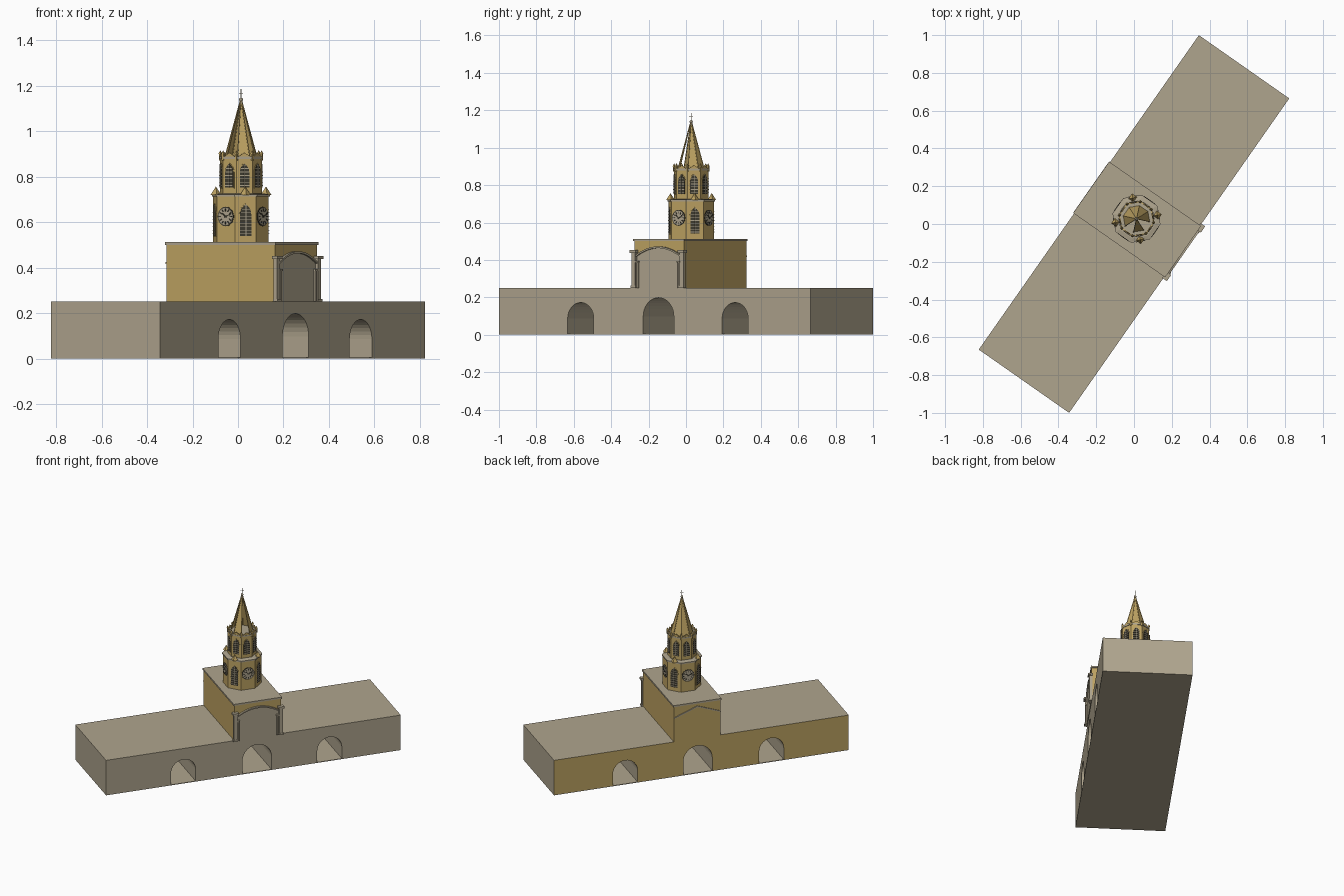
import bpy, bmesh
from math import pi, cos, sin, radians
from mathutils import Matrix, Vector

if "Cube" in bpy.data.objects:
    bpy.data.objects.remove(bpy.data.objects["Cube"])


def material(name, rgb):
    m = bpy.data.materials.new(name)
    m.use_nodes = True
    m.diffuse_color = (*rgb, 1)
    m.node_tree.nodes["Principled BSDF"].inputs["Base Color"].default_value = (*rgb, 1)
    return m


STONE = material("grey stone", (0.43, 0.375, 0.27))
GOLD = material("golden stone", (0.52, 0.37, 0.125))
DARK = material("dark opening", (0.05, 0.045, 0.03))
TURN = Matrix.Rotation(radians(55), 4, 'Z')
T = Matrix.Translation
CU, CV = 0.03, 0.005          # tower axis in the building's own frame
HALF, DEEP = 1.016, 0.292     # half length and half depth of the wall


def finish(name, bm, mats, rule=None, normals=True):
    if normals:
        bmesh.ops.recalc_face_normals(bm, faces=bm.faces)
    me = bpy.data.meshes.new(name)
    if rule:
        bm.normal_update()
        for f in bm.faces:
            f.material_index = rule(f)
    bm.to_mesh(me)
    bm.free()
    for m in mats:
        me.materials.append(m)
    ob = bpy.data.objects.new(name, me)
    ob.matrix_world = TURN
    bpy.context.collection.objects.link(ob)
    return ob


def prism(bm, pts, y0, y1, mat=Matrix()):
    """Extrude an upright (x, z) outline from y0 to y1."""
    f = bm.faces.new([bm.verts.new(mat @ Vector((x, y0, z))) for x, z in pts])
    ext = bmesh.ops.extrude_face_region(bm, geom=[f], use_keep_orig=True)
    move = mat.to_3x3() @ Vector((0, y1 - y0, 0))
    bmesh.ops.translate(bm, vec=move, verts=[v for v in ext["geom"] if isinstance(v, bmesh.types.BMVert)])


def box(bm, x0, x1, y0, y1, z0, z1, mat=Matrix()):
    prism(bm, [(x0, z0), (x1, z0), (x1, z1), (x0, z1)], y0, y1, mat)


def frustum(bm, r1, r2, z0, z1, sides=8, x=CU, y=CV, caps=True):
    bmesh.ops.create_cone(bm, cap_ends=caps, segments=sides, radius1=r1, radius2=max(r2, 1e-4), depth=z1 - z0,
                          matrix=T((x, y, (z0 + z1) / 2)) @ Matrix.Rotation(pi / sides, 4, 'Z'))


def rod(bm, a, b, r, sides=6):
    d = b - a
    bmesh.ops.create_cone(bm, cap_ends=True, segments=sides, radius1=r, radius2=r, depth=d.length,
                          matrix=T((a + b) / 2) @ d.to_track_quat('Z', 'Y').to_matrix().to_4x4())


def side(k, apothem, z):
    """Frame on octagon side k: x across, y outward, z up."""
    return T((CU, CV, z)) @ Matrix.Rotation(k * pi / 4 - pi / 2, 4, 'Z') @ T((0, apothem, 0))


def corner(k, r, z):
    a = (k + 0.5) * pi / 4
    return Vector((CU + r * cos(a), CV + r * sin(a), z))


def lancet(w, spring, n=5):
    arc = [(-w + 2 * w * cos(i * pi / 3 / n), spring + 2 * w * sin(i * pi / 3 / n)) for i in range(n + 1)]
    return [(w, 0)] + arc + [(-x, z) for x, z in arc[-2::-1]] + [(-w, 0)]


def lancet_half(w, spring, z):
    if z <= spring:
        return w
    return max(0, (4 * w * w - (z - spring) ** 2) ** 0.5 - w)


# Long wall with three arched passages
FLOOR = 0.004
outline = [(-HALF, 0.25), (-HALF, FLOOR)]
for c, r, top in ((-0.483, 0.085, 0.172), (0.025, 0.1, 0.198), (0.525, 0.085, 0.172)):
    arc = [(c - r * cos(i * pi / 16), top - r + r * sin(i * pi / 16)) for i in range(17)]
    outline += [(c - r, FLOOR)] + arc + [(c + r, FLOOR)]
outline += [(HALF, FLOOR), (HALF, 0.25)]
bm = bmesh.new()
prism(bm, outline, -DEEP, DEEP)
finish("wall", bm, [STONE, GOLD], lambda f: int(f.normal.y > 0.9))
bm = bmesh.new()
box(bm, -HALF, HALF, -DEEP, DEEP, 0, FLOOR)
finish("wall_floor", bm, [STONE])

# Tower block and roof slab
U0, U1 = -0.132, 0.19
bm = bmesh.new()
box(bm, U0, U1, -DEEP, DEEP, 0.25, 0.5)
finish("tower_block", bm, [GOLD])
bm = bmesh.new()
box(bm, U0 - 0.005, U1 + 0.005, -DEEP - 0.005, DEEP + 0.005, 0.5, 0.512)
finish("block_roof", bm, [STONE])

# Gable moulding on the back
MID = (U0 + U1) / 2
bm = bmesh.new()
prism(bm, [(U0, 0.415), (MID, 0.475), (U1, 0.415), (U1, 0.423), (MID, 0.484), (U0, 0.423)], DEEP, DEEP + 0.006)
finish("back_gable_moulding", bm, [STONE])

# Portal: flat panel, curved moulding and corner pillars
curve = [(MID + s * 0.0143, 0.463 - 0.045 * (s / 10) ** 2) for s in range(-10, 11)]
bm = bmesh.new()
prism(bm, [(curve[0][0], 0.25)] + curve + [(curve[-1][0], 0.25)], -DEEP - 0.004, -DEEP)
finish("portal_panel", bm, [STONE])
bm = bmesh.new()
prism(bm, curve + [(x, z + 0.009) for x, z in reversed(curve)], -DEEP - 0.014, -DEEP)
finish("portal_moulding", bm, [STONE])
bm = bmesh.new()
for x, inward in ((U0 + 0.004, 1), (U1 - 0.004, -1)):
    box(bm, x - 0.012, x + 0.012, -DEEP - 0.016, -DEEP + 0.004, 0.25, 0.44)
    box(bm, x - 0.02, x + 0.02, -DEEP - 0.024, -DEEP + 0.006, 0.438, 0.452)
    box(bm, x - 0.016, x + 0.016, -DEEP - 0.02, -DEEP + 0.004, 0.25, 0.262)
    c = x + inward * 0.021
    frustum(bm, 0.008, 0.008, 0.25, 0.385, 8, c, -DEEP - 0.007)
    box(bm, c - 0.01, c + 0.01, -DEEP - 0.017, -DEEP, 0.385, 0.395)
finish("portal_pillars", bm, [STONE])

# Two octagonal stages with cornices
LOW, HIGH = 0.125, 0.094
A_LOW, A_HIGH = LOW * cos(pi / 8), HIGH * cos(pi / 8)
bm = bmesh.new()
frustum(bm, LOW, LOW, 0.51, 0.715)
finish("lower_stage", bm, [GOLD])
bm = bmesh.new()
frustum(bm, HIGH, HIGH, 0.72, 0.885)
finish("upper_stage", bm, [GOLD])
bm = bmesh.new()
frustum(bm, LOW + 0.005, LOW + 0.005, 0.713, 0.722)
frustum(bm, LOW, HIGH + 0.012, 0.722, 0.726)
frustum(bm, HIGH + 0.004, HIGH + 0.004, 0.879, 0.888)
finish("cornices", bm, [STONE])

# Louvred windows: four below, eight above
openings, slats, frames = bmesh.new(), bmesh.new(), bmesh.new()
windows = [(k, A_LOW, 0.54, 0.025, 0.095, 9) for k in (1, 3, 5, 7)]
windows += [(k, A_HIGH, 0.752, 0.021, 0.068, 7) for k in range(8)]
for k, apothem, z, w, spring, count in windows:
    m = side(k, apothem, z)
    prism(frames, lancet(w + 0.004, spring), 0, 0.002, m @ T((0, 0, -0.003)))
    prism(openings, lancet(w, spring), 0, 0.004, m)
    total = spring + 1.73 * w
    for i in range(count):
        h = total * (i + 0.5) / count
        x = lancet_half(w, spring, h + 0.004)
        if x > 0.003:
            box(slats, -x, x, 0.003, 0.007, h, h + 0.0035, m)
    box(slats, -0.0018, 0.0018, 0.003, 0.008, 0, total, m)
finish("window_frames", frames, [GOLD])
finish("window_openings", openings, [DARK])
finish("window_slats", slats, [STONE])

# Clocks on the four main sides
dials, marks = bmesh.new(), bmesh.new()
for k in (0, 2, 4, 6):
    m = side(k, A_LOW, 0.625)
    ring = [(cos(i * pi / 12), sin(i * pi / 12)) for i in range(24)]
    prism(marks, [(0.043 * x, 0.043 * z) for x, z in ring], 0, 0.002, m)
    prism(dials, [(0.038 * x, 0.038 * z) for x, z in ring], 0, 0.004, m)
    for i in range(12):
        box(marks, -0.0022, 0.0022, 0.003, 0.006, 0.023, 0.035, m @ Matrix.Rotation(i * pi / 6, 4, 'Y'))
    for angle, length in ((50, 0.02), (-70, 0.03)):
        box(marks, -0.002, 0.002, 0.003, 0.007, -0.006, length, m @ Matrix.Rotation(radians(angle), 4, 'Y'))
finish("clock_dials", dials, [STONE])
finish("clock_marks", marks, [DARK])

# Small pyramids on the lower cornice
bm = bmesh.new()
for k in (1, 3, 5, 7):
    p = side(k, 0.112, 0).translation
    frustum(bm, 0.024, 0, 0.72, 0.757, 4, p.x, p.y)
finish("lower_pinnacles", bm, [GOLD])

# Crown of gablets and corner pinnacles
bm = bmesh.new()
for k in range(8):
    prism(bm, [(-0.032, 0), (0.032, 0), (0, 0.02)], -0.006, 0, side(k, A_HIGH + 0.002, 0.886))
    p = corner(k, HIGH - 0.001, 0)
    frustum(bm, 0.007, 0.007, 0.872, 0.9, 4, p.x, p.y)
    frustum(bm, 0.009, 0, 0.9, 0.917, 4, p.x, p.y)
finish("crown", bm, [GOLD])

# Spire, open on two sides, with ribs
bm = bmesh.new()
frustum(bm, 0.072, 0.004, 0.887, 1.132, caps=False)
bm.normal_update()
gaps = [f for f in bm.faces if min(f.normal.x, f.normal.y) < -0.85]
bmesh.ops.delete(bm, geom=gaps, context='FACES')
finish("spire", bm, [GOLD], normals=False)
bm = bmesh.new()
for k in range(8):
    rod(bm, corner(k, 0.072, 0.887), corner(k, 0.004, 1.132), 0.0022)
finish("spire_ribs", bm, [GOLD])

# Ball and cross finial
bm = bmesh.new()
frustum(bm, 0.009, 0.006, 1.122, 1.132)
bmesh.ops.create_uvsphere(bm, u_segments=12, v_segments=8, radius=0.009, matrix=T((CU, CV, 1.139)))
rod(bm, Vector((CU, CV, 1.14)), Vector((CU, CV, 1.185)), 0.0015)
rod(bm, Vector((CU - 0.012, CV, 1.168)), Vector((CU + 0.012, CV, 1.168)), 0.0015)
finish("finial", bm, [STONE])
